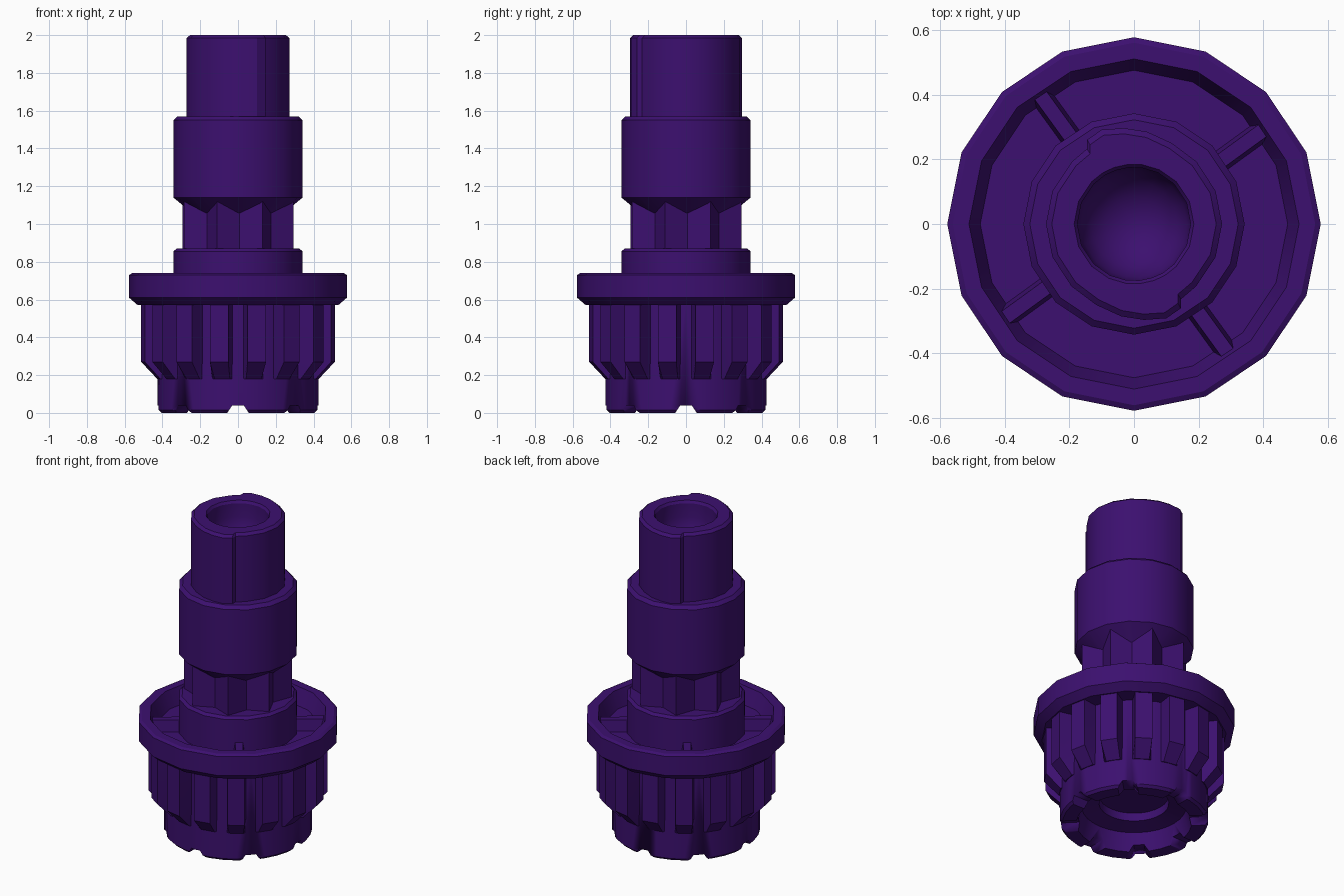
import bpy, bmesh, math
from math import radians, cos, sin

if "Cube" in bpy.data.objects:
    bpy.data.objects.remove(bpy.data.objects["Cube"])

purple = bpy.data.materials.new("deep purple")
purple.diffuse_color = (0.045, 0.005, 0.16, 1)
purple.use_nodes = True
purple.node_tree.nodes["Principled BSDF"].inputs["Base Color"].default_value = purple.diffuse_color


def finish(bm, name):
    bmesh.ops.recalc_face_normals(bm, faces=bm.faces)
    me = bpy.data.meshes.new(name)
    bm.to_mesh(me)
    bm.free()
    me.materials.append(purple)
    ob = bpy.data.objects.new(name, me)
    bpy.context.collection.objects.link(ob)
    bpy.ops.object.select_all(action='DESELECT')
    ob.select_set(True)
    bpy.context.view_layer.objects.active = ob
    bpy.ops.object.shade_smooth_by_angle(angle=radians(30))
    return ob


def loft(name, rings):
    """Skin a stack of (polar outline, z) rings and cap both ends."""
    bm = bmesh.new()
    loops = [[bm.verts.new((r * cos(radians(a)), r * sin(radians(a)), z))
              for a, r in outline] for outline, z in rings]
    for p, q in zip(loops, loops[1:]):
        for i in range(len(p)):
            j = (i + 1) % len(p)
            bm.faces.new((p[i], p[j], q[j], q[i]))
    bm.faces.new(loops[0])
    bm.faces.new(loops[-1])
    return finish(bm, name)


def lathe(name, profile, n=16):
    return loft(name, [([(i * 360 / n, r) for i in range(n)], z) for r, z in profile])


def prism_bar(name, angle, x0, x1, section):
    """Bar along a radius; section holds (sideways, z) points."""
    bm = bmesh.new()
    c, s = cos(radians(angle)), sin(radians(angle))
    ends = [[bm.verts.new((x * c - y * s, x * s + y * c, z)) for y, z in section]
            for x in (x0, x1)]
    n = len(section)
    for i in range(n):
        j = (i + 1) % n
        bm.faces.new((ends[0][i], ends[0][j], ends[1][j], ends[1][i]))
    bm.faces.new(ends[0])
    bm.faces.new(ends[1])
    return finish(bm, name)


# hollow base with notched lower rim
base = lathe("base", [(0.19, 0.4), (0.2, 0.13), (0.3, 0.11), (0.33, 0.0),
                      (0.41, 0.0), (0.425, 0.015), (0.425, 0.58)], 32)
for k in range(8):
    cutter = prism_bar("notch_cutter", k * 45, 0.25, 0.6,
                       [(-0.07, -0.02), (0.07, -0.02), (0.03, 0.04), (-0.03, 0.04)])
    cutter.hide_render = True
    cutter.hide_viewport = True
    cut = base.modifiers.new("notch", 'BOOLEAN')
    cut.operation = 'DIFFERENCE'
    cut.solver = 'EXACT'
    cut.object = cutter


# grip ribs, tapered at the foot
def grip(tip):
    pts = []
    for k in range(16):
        a = k * 22.5 + 11.25
        pts += [(a - 7.5, 0.42), (a - 5.5, tip), (a + 5.5, tip), (a + 7.5, 0.42)]
    return pts


loft("grip_ribs", [(grip(0.43), 0.18), (grip(0.515), 0.27), (grip(0.515), 0.59)])

# flange with sunken top
lathe("flange", [(0.53, 0.57), (0.577, 0.61), (0.577, 0.73), (0.56, 0.74),
                 (0.51, 0.74), (0.475, 0.64)])
for k in range(4):
    prism_bar("flange_spoke", 36 + 90 * k, 0.3, 0.5,
              [(-0.035, 0.63), (0.035, 0.63), (0.022, 0.71), (-0.022, 0.71)])

# hub, fluted neck and collar
lathe("hub", [(0.342, 0.6), (0.342, 0.855), (0.325, 0.87)])
star = [(2 + i * 22.5, 0.24 if i % 2 == 0 else 0.315) for i in range(16)]
loft("fluted_neck", [(star, 0.85), (star, 1.16)])
lathe("collar", [(0.19, 1.015), (0.342, 1.14), (0.342, 1.55), (0.322, 1.57)])


# top shaft with two raised keys and a rounded socket
def shaft(offset):
    pts = []
    for half in (0, 180):
        for a, r in ((-45, 0.272), (-22, 0.272), (0, 0.272), (22, 0.272), (45, 0.273),
                     (65, 0.276), (82, 0.288), (96, 0.298), (109, 0.308),
                     (119, 0.298), (122, 0.274)):
            pts.append((a + half, r - offset))
    return pts


def socket(r):
    return [(a, r) for a, _ in shaft(0)]


rings = [(shaft(0), 1.55), (shaft(0), 1.985), (shaft(0.018), 2.0), (socket(0.185), 2.0),
         (socket(0.175), 1.985), (socket(0.175), 1.9)]
rings += [(socket(0.175 * cos(radians(t))), 1.9 - 0.175 * sin(radians(t)))
          for t in (20, 40, 60, 80)]
loft("top_shaft", rings)
